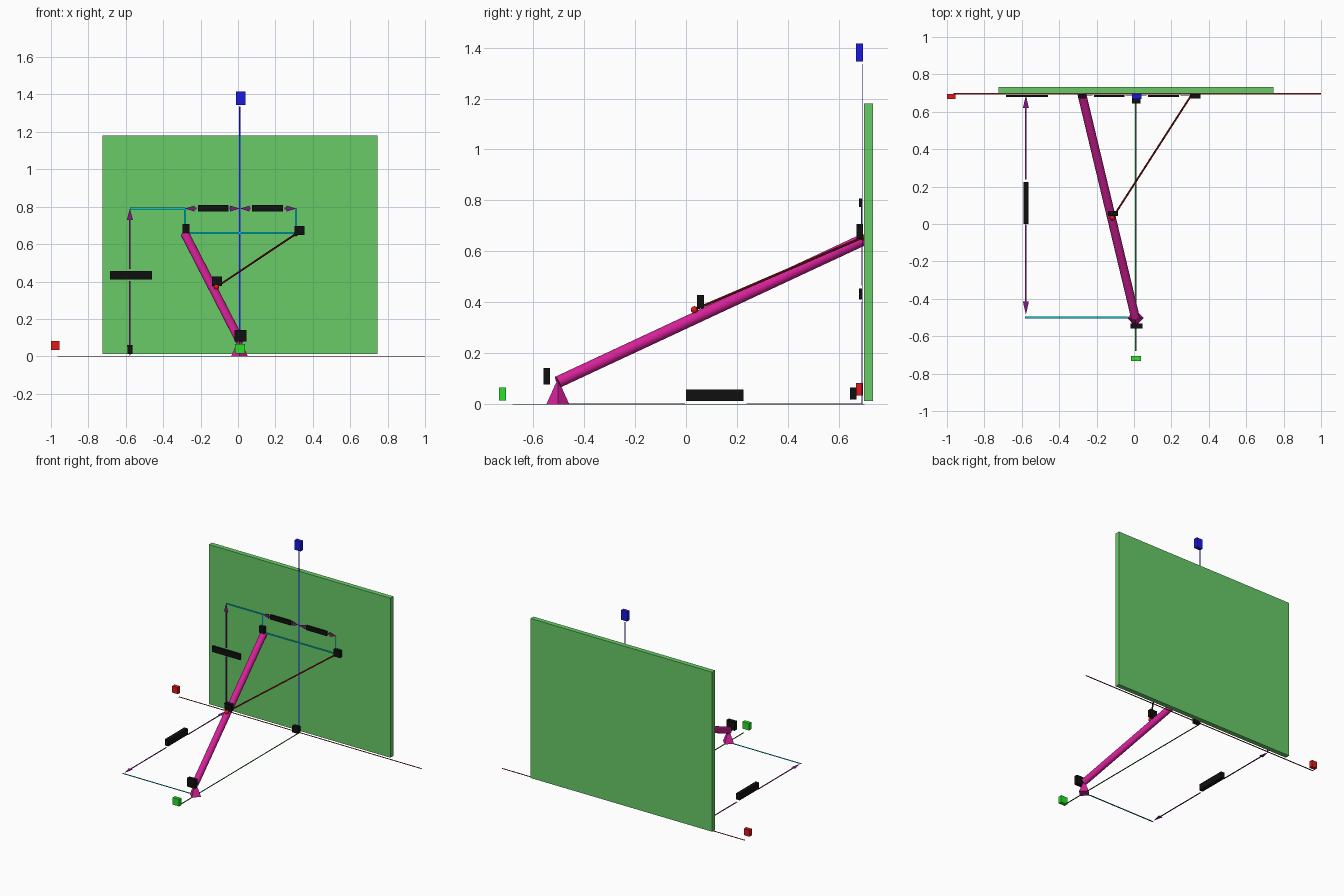
import bpy, bmesh
from mathutils import Vector as V, Matrix

if "Cube" in bpy.data.objects:
    bpy.data.objects.remove(bpy.data.objects["Cube"])

X, Y, Z = V((1, 0, 0)), V((0, 1, 0)), V((0, 0, 1))
PALETTE = {
    "green_panel": (0.14, 0.60, 0.14, 1), "magenta": (0.68, 0.015, 0.32, 1),
    "dark_red": (0.28, 0.01, 0.01, 1), "red": (0.75, 0.01, 0.01, 1),
    "blue": (0.01, 0.01, 0.75, 1), "green": (0.02, 0.75, 0.02, 1),
    "dark_green": (0.02, 0.22, 0.02, 1), "cyan": (0.0, 0.6, 0.68, 1),
    "purple": (0.22, 0.01, 0.25, 1), "black": (0.005, 0.005, 0.005, 1)}


def material(name):
    mat = bpy.data.materials.get(name) or bpy.data.materials.new(name)
    mat.diffuse_color = PALETTE[name]
    mat.use_nodes = True
    mat.node_tree.nodes["Principled BSDF"].inputs["Base Color"].default_value = mat.diffuse_color
    return mat


def finish(bm, name, colour, smooth=False):
    bmesh.ops.recalc_face_normals(bm, faces=bm.faces)
    me = bpy.data.meshes.new(name)
    bm.to_mesh(me)
    bm.free()
    ob = bpy.data.objects.new(name, me)
    bpy.context.collection.objects.link(ob)
    me.materials.append(material(colour))
    if smooth:
        bpy.context.view_layer.objects.active = ob
        ob.select_set(True)
        bpy.ops.object.shade_smooth_by_angle()
        ob.select_set(False)
    return ob


def box(name, lo, hi, colour):
    lo, hi = V(lo), V(hi)
    bm = bmesh.new()
    bmesh.ops.create_cube(bm, size=1)
    bmesh.ops.transform(bm, verts=bm.verts, matrix=Matrix.Translation((lo + hi) / 2)
                        @ Matrix.Diagonal((*(hi - lo), 1)))
    return finish(bm, name, colour)


def rod(name, a, b, r, colour, sides=32):
    a, b = V(a), V(b)
    bm = bmesh.new()
    bmesh.ops.create_cone(bm, cap_ends=True, segments=sides, radius1=r, radius2=r,
                          depth=(b - a).length)
    turn = (b - a).to_track_quat('Z', 'Y').to_matrix().to_4x4()
    bmesh.ops.transform(bm, verts=bm.verts, matrix=Matrix.Translation((a + b) / 2) @ turn)
    return finish(bm, name, colour, True)


def ball(name, p, r, colour):
    bm = bmesh.new()
    bmesh.ops.create_uvsphere(bm, u_segments=24, v_segments=12, radius=r,
                              matrix=Matrix.Translation(p))
    return finish(bm, name, colour, True)


def add_flat(bm, pts, normal):
    """Thin plate from an outline."""
    face = bm.faces.new([bm.verts.new(p) for p in pts])
    ext = bmesh.ops.extrude_face_region(bm, geom=[face], use_keep_orig=True)
    bmesh.ops.translate(bm, vec=normal * 0.002,
                        verts=[g for g in ext["geom"] if isinstance(g, bmesh.types.BMVert)])


def add_strip(bm, a, b, normal, w):
    side = (b - a).normalized().cross(normal) * w / 2
    add_flat(bm, [a - side, b - side, b + side, a + side], normal)


def ribbon(name, points, normal, colour, w=0.008):
    bm = bmesh.new()
    for a, b in zip(points, points[1:]):
        add_strip(bm, V(a), V(b), normal, w)
    return finish(bm, name, colour)


def dimension(name, a, b, gap, normal, head):
    """Double-ended arrow with a gap (fractions of the length) for its tag."""
    a, b = V(a), V(b)
    bm = bmesh.new()
    for tip, inner in ((a, a.lerp(b, gap[0])), (b, a.lerp(b, gap[1]))):
        d = (inner - tip).normalized()
        base = tip + d * head
        side = d.cross(normal) * 0.016
        add_flat(bm, [tip, base + side, base - side], normal)
        if (inner - tip).length > head:
            add_strip(bm, base, inner, normal, 0.009)
    return finish(bm, name, "purple")


# Wall panel
box("wall_panel", (-0.725, 0.698, 0.013), (0.745, 0.733, 1.18), "green_panel")

# Leaning rod, pyramid support, cable and joints
A, B = V((0.008, -0.503, 0.087)), V((-0.28, 0.70, 0.648))
C, G = V((0.31, 0.694, 0.655)), V((-0.115, 0.033, 0.371))
rod("leaning_rod", A, B, 0.0235, "magenta")
bm = bmesh.new()
bmesh.ops.create_cone(bm, cap_ends=True, segments=4, radius1=0.045, radius2=0, depth=0.1,
                      matrix=Matrix.Translation((A.x, A.y, 0.05)))
finish(bm, "pyramid_support", "magenta")
rod("cable", G, C, 0.005, "dark_red", 12)
ball("cable_joint", G, 0.014, "red")
ball("wall_anchor", C, 0.012, "dark_red")

# Axis lines and their plain end markers
ribbon("upright_axis", [(0.01, 0.693, 0), (0.01, 0.693, 1.335)], -Y, "blue")
ribbon("wall_axis", [(-0.965, 0.697, 0), (1.0, 0.697, 0)], Z, "dark_red")
ribbon("floor_axis", [(0.01, 0.697, 0), (0.01, -0.68, 0)], Z, "dark_green")
box("upright_axis_marker", (-0.01, 0.667, 1.345), (0.04, 0.695, 1.415), "blue")
box("wall_axis_marker", (-1.0, 0.667, 0.035), (-0.955, 0.695, 0.083), "red")
box("floor_axis_marker", (-0.016, -0.733, 0.014), (0.037, -0.706, 0.065), "green")

# Cyan guide lines
ribbon("wall_guide_upper", [(-0.578, 0.691, 0.79), (-0.283, 0.691, 0.79),
                            (-0.283, 0.691, 0.66), (0.31, 0.691, 0.66),
                            (0.31, 0.691, 0.79)], -Y, "cyan", 0.01)
ribbon("floor_guide", [(-0.583, -0.5, 0), (-0.035, -0.5, 0)], Z, "cyan", 0.01)

# Dimension arrows
dimension("height_arrow", (-0.578, 0.689, 0.0), (-0.578, 0.689, 0.79), (0.51, 0.59), -Y, 0.06)
dimension("depth_arrow", (-0.578, -0.485, 0.001), (-0.578, 0.69, 0.001), (0.41, 0.615), Z, 0.07)
dimension("left_span_arrow", (-0.283, 0.689, 0.79), (0.008, 0.689, 0.79), (0.21, 0.82), -Y, 0.05)
dimension("right_span_arrow", (0.012, 0.689, 0.79), (0.31, 0.689, 0.79), (0.18, 0.79), -Y, 0.05)

# Blank tags for the dimensions and points
tags = {
    "height_tag": ((-0.685, 0.679, 0.412), (-0.46, 0.691, 0.455)),
    "depth_tag": ((-0.592, 0.0, 0.012), (-0.564, 0.225, 0.058)),
    "left_span_tag": ((-0.215, 0.679, 0.775), (-0.05, 0.691, 0.808)),
    "right_span_tag": ((0.075, 0.679, 0.775), (0.24, 0.691, 0.808)),
    "support_tag": ((-0.02, -0.56, 0.078), (0.045, -0.533, 0.142)),
    "rod_top_tag": ((-0.298, 0.67, 0.66), (-0.258, 0.695, 0.708)),
    "anchor_tag": ((0.302, 0.67, 0.648), (0.355, 0.695, 0.698)),
    "joint_tag": ((-0.14, 0.043, 0.375), (-0.085, 0.07, 0.428)),
    "origin_tag": ((-0.012, 0.643, 0.018), (0.036, 0.67, 0.066))}
for name, (lo, hi) in tags.items():
    box(name, lo, hi, "black")
